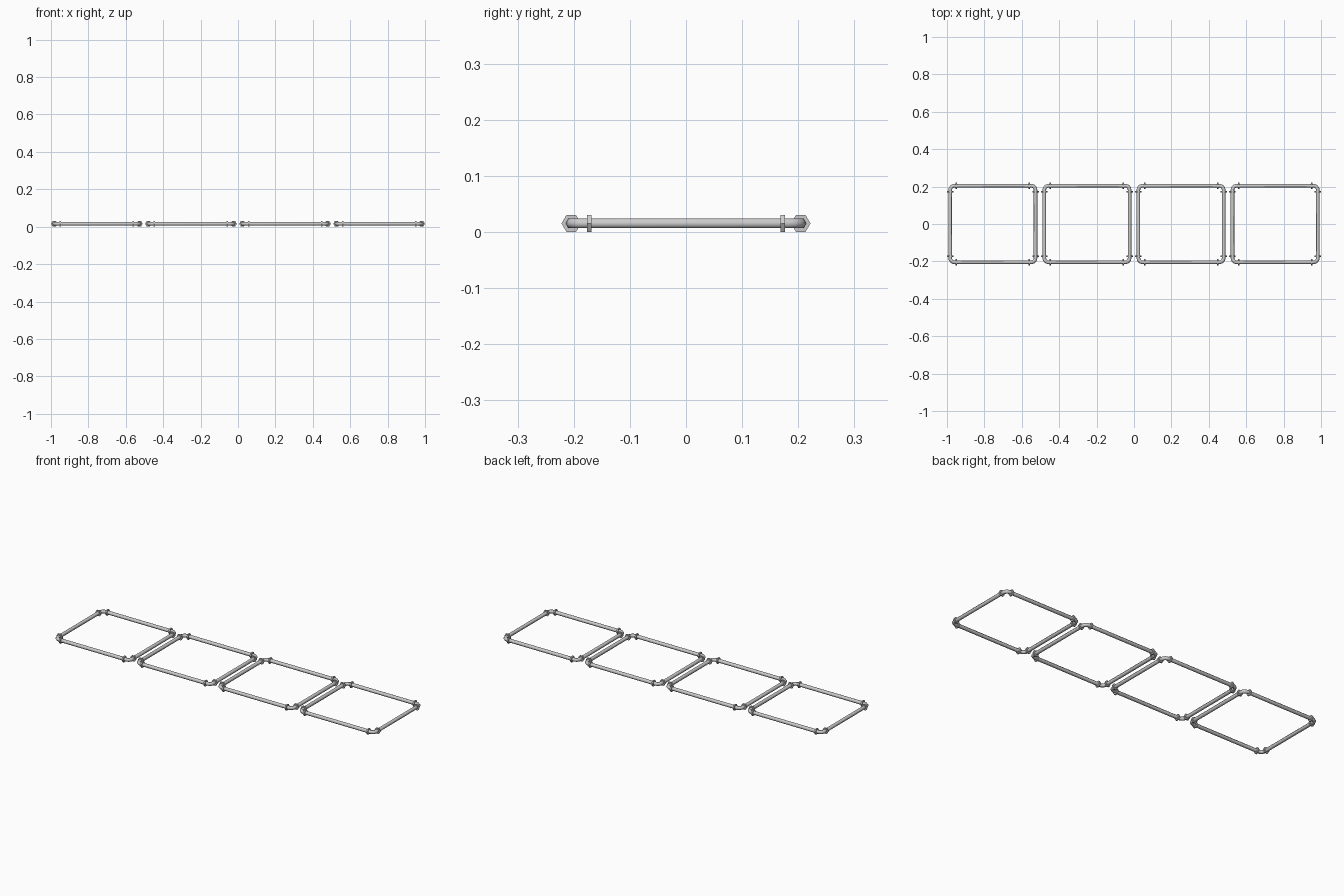
import bpy, bmesh, math
from mathutils import Vector

if "Cube" in bpy.data.objects:
    bpy.data.objects.remove(bpy.data.objects["Cube"])

SIDES = 6
PIPE_R, COLLAR_R = 0.0098, 0.0173
Z = 0.0155
HX, HY = 0.228, 0.2045      # half size of a frame, measured on the pipe centre line
BEND = 0.022                # elbow bend radius
PITCH = 0.503


def ring(bm, centre, side, radius):
    """Hexagon ring with its points along the horizontal side vector."""
    verts = []
    for i in range(SIDES):
        a = 2 * math.pi * i / SIDES
        verts.append(bm.verts.new(centre + side * radius * math.cos(a)
                                  + Vector((0, 0, radius * math.sin(a)))))
    return verts


def bridge(bm, a, b):
    for i in range(SIDES):
        j = (i + 1) % SIDES
        bm.faces.new((a[i], a[j], b[j], b[i]))


def finish(bm, name, angle):
    bmesh.ops.recalc_face_normals(bm, faces=bm.faces)
    mesh = bpy.data.meshes.new(name)
    bm.to_mesh(mesh)
    bm.free()
    ob = bpy.data.objects.new(name, mesh)
    bpy.context.collection.objects.link(ob)
    bpy.ops.object.select_all(action='DESELECT')
    ob.select_set(True)
    bpy.context.view_layer.objects.active = ob
    bpy.ops.object.shade_smooth_by_angle(angle=math.radians(angle))


def pipe_loop(name, cx):
    # closed pipe with bent corners
    bm = bmesh.new()
    rings = []
    for k, (sx, sy) in enumerate(((1, 1), (-1, 1), (-1, -1), (1, -1))):
        for s in range(5):
            a = math.radians(90 * k + 90 * s / 4)
            out = Vector((math.cos(a), math.sin(a), 0))
            c = Vector((cx + sx * (HX - BEND), sy * (HY - BEND), Z))
            rings.append(ring(bm, c + out * BEND, out, PIPE_R))
    for a, b in zip(rings, rings[1:] + rings[:1]):
        bridge(bm, a, b)
    finish(bm, name, 65)


def collars(name, cx):
    # hexagonal collars either side of every elbow
    bm = bmesh.new()
    X, Y = Vector((1, 0, 0)), Vector((0, 1, 0))
    for sx in (-1, 1):
        for sy in (-1, 1):
            spots = ((Vector((cx + sx * (HX - 0.033), sy * HY, Z)), X, Y),
                     (Vector((cx + sx * HX, sy * 0.172, Z)), Y, X))
            for centre, axis, side in spots:
                a = ring(bm, centre - axis * 0.004, side, COLLAR_R)
                b = ring(bm, centre + axis * 0.004, side, COLLAR_R)
                bridge(bm, a, b)
                bm.faces.new(a)
                bm.faces.new(b)
    finish(bm, name, 30)


for n in range(4):
    cx = (n - 1.5) * PITCH
    pipe_loop(f"pipe_frame_{n + 1}", cx)
    collars(f"pipe_collars_{n + 1}", cx)
